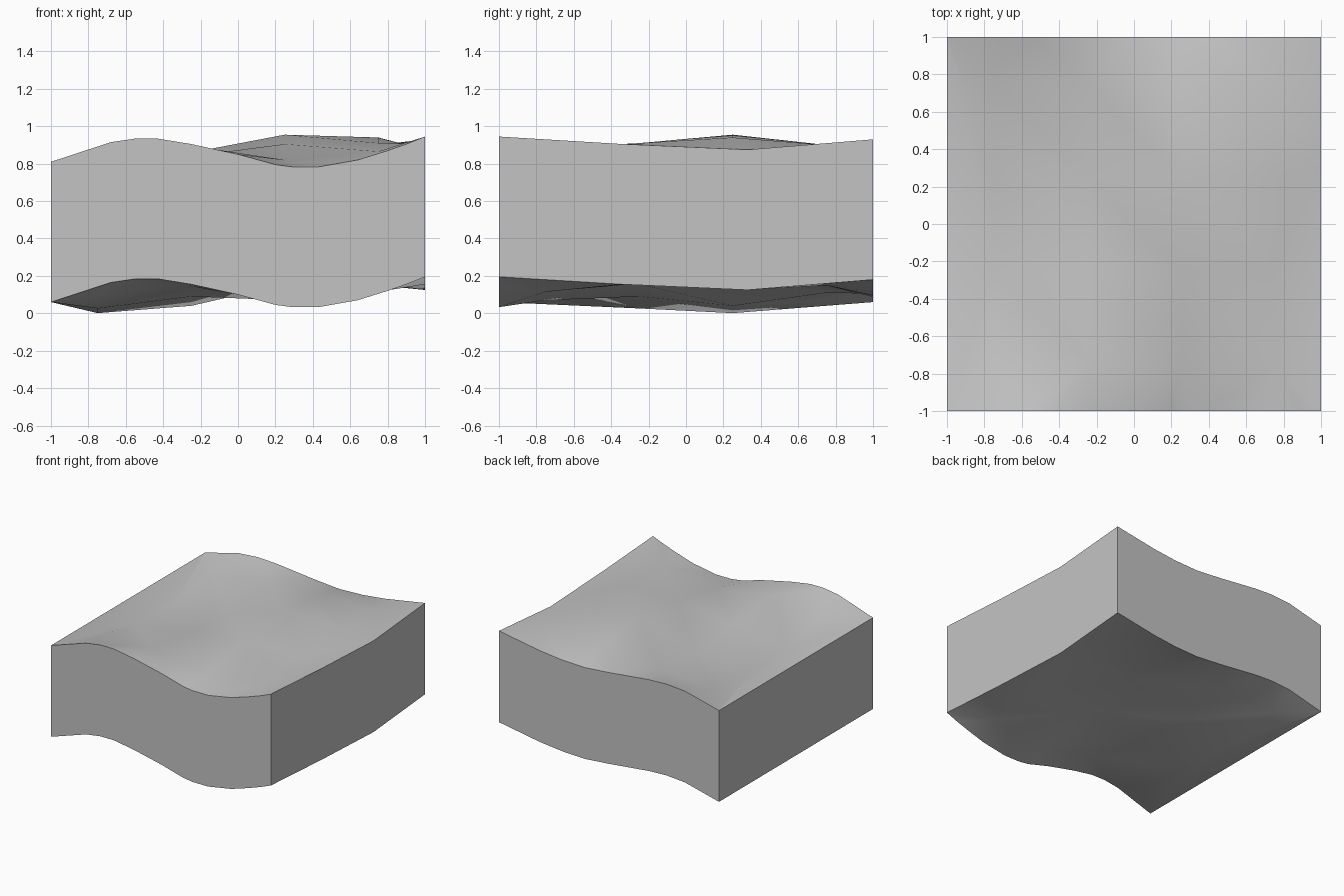
import bpy
import bmesh
from mathutils import Vector
from mathutils.geometry import delaunay_2d_cdt

default_cube = bpy.data.objects.get("Cube")
if default_cube:
    bpy.data.objects.remove(default_cube, do_unlink=True)

THICKNESS = 0.75


def make_material(name, colour):
    material = bpy.data.materials.new(name)
    material.use_nodes = True
    material.diffuse_color = colour
    shader = material.node_tree.nodes["Principled BSDF"]
    shader.inputs["Base Color"].default_value = colour
    return material


# Edge profiles: (position along the edge, height); the left edge is straight
front_profile = [(-1, .81), (-.68, .915), (-.55, .934), (-.43, .934),
                 (-.25, .905), (0, .85), (.2, .795), (.29, .783),
                 (.43, .783), (.64, .82), (.8, .87), (.9, .905)]
right_profile = [(-1, .945), (-.34, .905), (.33, .875)]
back_profile = [(1, .93), (.63, .867), (.43, .845), (.22, .837), (0, .855),
                (-.36, .893), (-.52, .9), (-.69, .887), (-1, .81)]

# Heights of the inner grid, one row per step from front to back
grid_steps = (-.75, -.25, .25, .75)
grid_heights = [(.85, .895, .82, .865),
                (.776, .84, .905, .91),
                (.751, .79, .955, .94),
                (.82, .86, .9, .9)]

# Closed outline, anticlockwise, followed by the inner points
points = [Vector((x, -1, z)) for x, z in front_profile]
points += [Vector((1, y, z)) for y, z in right_profile]
points += [Vector((x, 1, z)) for x, z in back_profile]
count = len(points)
outline = [(i, (i + 1) % count) for i in range(count)]
for y, row in zip(grid_steps, grid_heights):
    points += [Vector((x, y, z)) for x, z in zip(grid_steps, row)]

# Triangulate the upper surface
result = delaunay_2d_cdt([p.to_2d() for p in points], outline, [], 1, 0.0001)
flat_points, triangles, sources = result[0], result[2], result[3]

bm = bmesh.new()
verts = [bm.verts.new((p.x, p.y, points[source[0]].z))
         for p, source in zip(flat_points, sources)]
for triangle in triangles:
    bm.faces.new([verts[i] for i in triangle])

# Extrude the surface down into a slab of even thickness
extruded = bmesh.ops.extrude_face_region(bm, geom=bm.faces[:])
lower_verts = [g for g in extruded["geom"] if isinstance(g, bmesh.types.BMVert)]
bmesh.ops.translate(bm, verts=lower_verts, vec=(0, 0, -THICKNESS))
bmesh.ops.recalc_face_normals(bm, faces=bm.faces[:])

mesh = bpy.data.meshes.new("wavy_slab")
bm.to_mesh(mesh)
bm.free()
mesh.materials.append(make_material("plain grey", (.55, .55, .55, 1)))

slab = bpy.data.objects.new("wavy_slab", mesh)
bpy.context.collection.objects.link(slab)
bpy.ops.object.select_all(action="DESELECT")
slab.select_set(True)
bpy.context.view_layer.objects.active = slab
bpy.ops.object.shade_smooth_by_angle()
